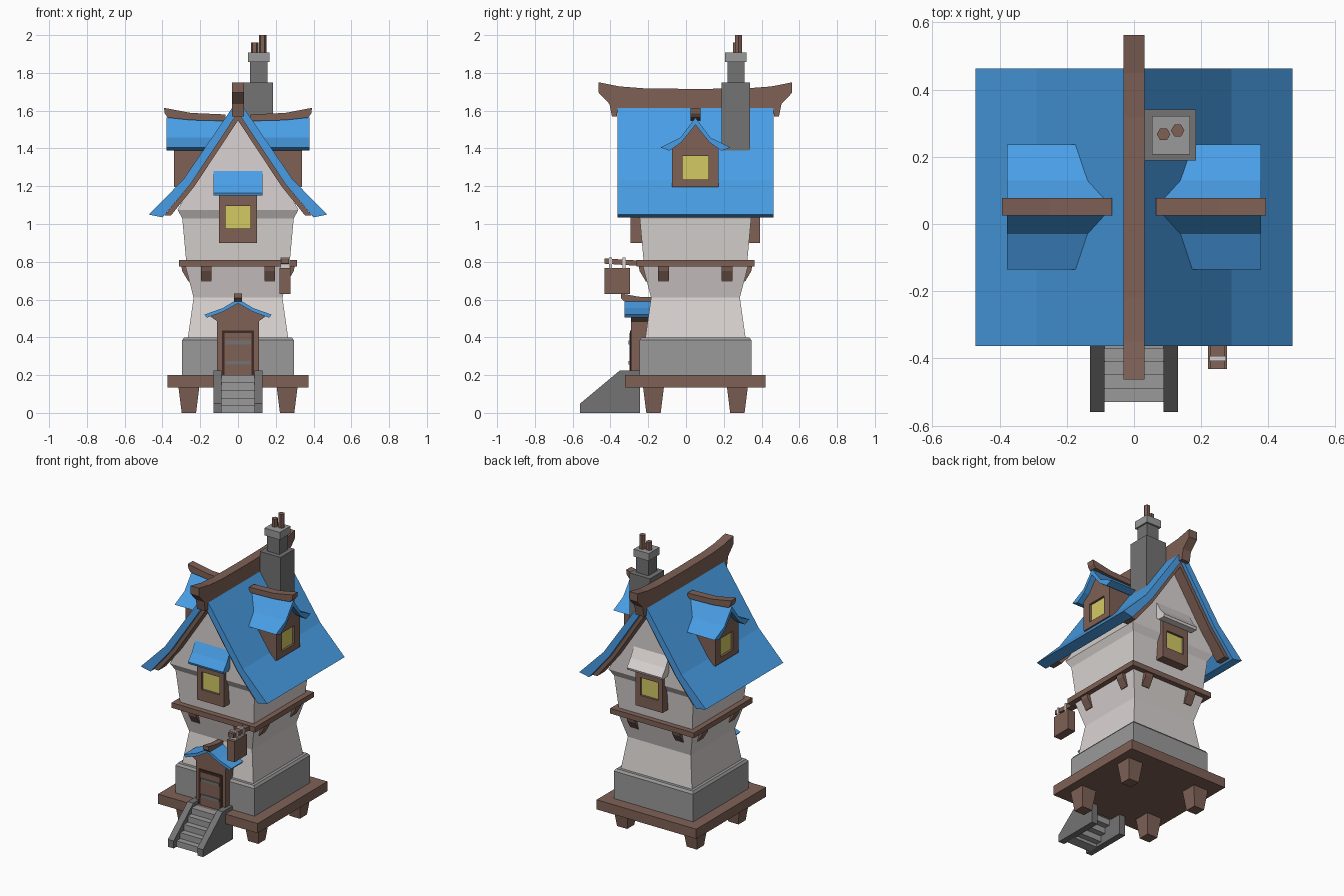
import bpy, bmesh, math
from mathutils import Matrix

if "Cube" in bpy.data.objects:
    bpy.data.objects.remove(bpy.data.objects["Cube"])

C = 0.05  # y centre of the house


def material(name, r, g, b):
    m = bpy.data.materials.new(name)
    lin = [((c / 255 + 0.055) / 1.055) ** 2.4 for c in (r, g, b)]
    m.diffuse_color = (*lin, 1)
    m.use_nodes = True
    m.node_tree.nodes["Principled BSDF"].inputs["Base Color"].default_value = m.diffuse_color
    return m


BLUE = material("blue_roof", 73, 158, 230)
WALL = material("pale_plaster", 218, 212, 210)
WOOD = material("brown_wood", 126, 97, 86)
DARK = material("dark_wood", 62, 42, 36)
STONE = material("light_stone", 154, 154, 154)
SLATE = material("dark_stone", 115, 115, 115)
GLASS = material("yellow_glass", 212, 202, 100)


def add(name, bm, mat, M=None):
    if M is not None:
        bm.transform(M)
    bmesh.ops.recalc_face_normals(bm, faces=bm.faces)
    me = bpy.data.meshes.new(name)
    bm.to_mesh(me)
    bm.free()
    me.materials.append(mat)
    ob = bpy.data.objects.new(name, me)
    bpy.context.collection.objects.link(ob)
    return ob


def loft(bm, rings):
    loops = [[bm.verts.new(p) for p in r] for r in rings]
    n = len(loops[0])
    for a, b in zip(loops, loops[1:]):
        for i in range(n):
            bm.faces.new((a[i], a[(i + 1) % n], b[(i + 1) % n], b[i]))
    bm.faces.new(loops[0])
    bm.faces.new(loops[-1])


def prism(name, pts, axis, a, b, mat, M=None):
    """Extrude a profile: (x,z) points along y, or (y,z) points along x."""
    bm = bmesh.new()
    loft(bm, [[(p, t, q) if axis == 'y' else (t, p, q) for p, q in pts] for t in (a, b)])
    return add(name, bm, mat, M)


def tower(name, rings, mat, cx=0, cy=C):
    """Stack of square rings given as (half width, z)."""
    bm = bmesh.new()
    loft(bm, [[(cx + sx * h, cy + sy * h, z) for sx, sy in ((-1, -1), (1, -1), (1, 1), (-1, 1))]
              for h, z in rings])
    return add(name, bm, mat)


def boxes(name, dims, mat, M=None):
    bm = bmesh.new()
    for x0, x1, y0, y1, z0, z1 in dims:
        loft(bm, [[(x0, y0, z), (x1, y0, z), (x1, y1, z), (x0, y1, z)] for z in (z0, z1)])
    return add(name, bm, mat, M)


def sym(outer, inner, cx=0):
    """Closed gable-roof band from half profiles running ridge to eave."""
    left = [(-x, z) for x, z in outer[:0:-1]] + outer
    right = inner[::-1] + [(-x, z) for x, z in inner[1:]]
    return [(cx + x, z) for x, z in left + right]


def window(name, w, z0, z1, gw, g0, g1, depth, M):
    """Frame facing -y with a recessed pane."""
    boxes(name + "_frame", [(-w, -gw, 0, depth, z0, z1), (gw, w, 0, depth, z0, z1),
                            (-gw, gw, 0, depth, z0, g0), (-gw, gw, 0, depth, g1, z1)], WOOD, M)
    boxes(name + "_pane", [(-gw, gw, 0.015, 0.023, g0, g1)], GLASS, M)


def around(angle):
    return Matrix.Translation((0, C, 0)) @ Matrix.Rotation(angle, 4, 'Z')


# platform, feet and stone base
tower("platform", [(0.372, 0.135), (0.372, 0.2)], WOOD)
for sx in (-1, 1):
    for sy in (-1, 1):
        tower("foot", [(0.038, 0), (0.055, 0.135)], WOOD, sx * 0.26, C + sy * 0.222)
tower("stone_base", [(0.296, 0.2), (0.296, 0.385), (0.285, 0.4)], STONE)

# plaster walls and gable
tower("walls", [(0.265, 0.4), (0.235, 0.61), (0.278, 0.775), (0.275, 0.81),
                (0.295, 1.03), (0.32, 1.075)], WALL)
prism("gable_wall", [(-0.32, 1.075), (0.32, 1.075), (0.25, 1.2), (0, 1.575), (-0.25, 1.2)],
      'y', C - 0.32, C + 0.32, WALL)

# floor band with brackets on four sides
tower("floor_band", [(0.312, 0.775), (0.312, 0.81)], WOOD)
bracket = [(-0.22, 0.775), (-0.3, 0.775), (-0.295, 0.75), (-0.262, 0.695), (-0.22, 0.695)]
for k in range(4):
    for o in (-0.168, 0.168):
        prism("bracket", bracket, 'x', o - 0.029, o + 0.029, WOOD, around(k * math.pi / 2))

# main roof, gable rafters and ridge beam
under = [(0, 1.59), (0.25, 1.213), (0.40, 1.035)]
prism("main_roof", sym([(0, 1.66), (0.29, 1.235), (0.472, 1.05)], under),
      'y', C - 0.413, C + 0.413, BLUE)
rafters = sym([(0, 1.59), (0.25, 1.213), (0.39, 1.045)], [(0, 1.548), (0.23, 1.2), (0.355, 1.045)])
for s in (-1, 1):
    prism("gable_rafters", rafters, 'y', C + s * 0.31, C + s * 0.39, WOOD)
prism("ridge_beam", sym([(0, 1.715), (0.27, 1.718), (0.4, 1.728), (0.512, 1.75)],
                        [(0, 1.6), (0.413, 1.6), (0.416, 1.568), (0.442, 1.568),
                         (0.455, 1.635), (0.512, 1.695)], C), 'x', -0.031, 0.031, WOOD)

# front and back windows with hoods
hood = [(-0.24, 1.28), (-0.27, 1.28), (-0.305, 1.215), (-0.345, 1.165), (-0.34, 1.15),
        (-0.29, 1.15), (-0.24, 1.2)]
for name, turn, mat in (("front", 0, BLUE), ("back", math.pi, WALL)):
    M = around(turn)
    window(name + "_window", 0.1, 0.9, 1.16, 0.066, 0.975, 1.095, 0.1,
           M @ Matrix.Translation((0, -0.343, 0)))
    prism(name + "_window_hood", [(y - C, z) for y, z in hood], 'x', -0.131, 0.131, mat, M)

# dormers on both roof slopes
for s in (-1, 1):
    window("dormer_window", 0.123, 1.195, 1.41, 0.068, 1.235, 1.36, 0.2,
           around(s * math.pi / 2) @ Matrix.Translation((0, -0.34, 0)))
    prism("dormer_gable", [(C - 0.123, 1.41), (C + 0.123, 1.41), (C, 1.54)],
          'x', s * 0.14, s * 0.34, WOOD)
    prism("dormer_roof", sym([(0, 1.563), (0.08, 1.457), (0.186, 1.405)],
                             [(0, 1.525), (0.075, 1.432), (0.137, 1.388)], C),
          'x', s * 0.05, s * 0.378, BLUE)
    prism("dormer_ridge", [(s * x, z) for x, z in
                           ((0.065, 1.58), (0.25, 1.588), (0.392, 1.615), (0.388, 1.585),
                            (0.372, 1.563), (0.25, 1.55), (0.065, 1.545))],
          'y', C - 0.025, C + 0.028, WOOD)

# chimney with cap and two hexagonal pots
boxes("chimney_base", [(0.031, 0.185, 0.189, 0.34, 1.3, 1.75)], SLATE)
boxes("chimney_stack", [(0.064, 0.156, 0.219, 0.309, 1.75, 1.86)], SLATE)
boxes("chimney_cap", [(0.053, 0.167, 0.207, 0.321, 1.857, 1.907)], STONE)
for x, y, top in ((0.088, 0.267, 1.96), (0.13, 0.278, 2.0)):
    bm = bmesh.new()
    loft(bm, [[(x + 0.02 * math.cos(i * math.pi / 3), y + 0.02 * math.sin(i * math.pi / 3), z)
               for i in range(6)] for z in (1.9, top)])
    add("chimney_pot", bm, WOOD)

# porch with door
prism("porch", [(-0.11, 0.2), (0.11, 0.2), (0.11, 0.485), (0.145, 0.51), (0.08, 0.54), (0, 0.585),
                (-0.08, 0.54), (-0.145, 0.51), (-0.11, 0.485)], 'y', -0.29, -0.18, WOOD)
prism("porch_roof", sym([(0, 0.603), (0.08, 0.555), (0.178, 0.52)],
                        [(0, 0.58), (0.08, 0.535), (0.165, 0.504)]), 'y', -0.325, -0.18, BLUE)
prism("porch_ridge", [(-0.345, 0.632), (-0.25, 0.615), (-0.18, 0.612), (-0.18, 0.585),
                      (-0.32, 0.585), (-0.345, 0.607)], 'x', -0.02, 0.02, WOOD)
boxes("door_surround", [(-0.086, 0.086, -0.296, -0.288, 0.2, 0.437)], DARK)
boxes("door", [(-0.071, 0.071, -0.299, -0.292, 0.2, 0.422)], WOOD)
boxes("door_straps", [(-0.066, 0.07, -0.305, -0.298, z, z + 0.02) for z in (0.255, 0.362)], SLATE)

# stairs
boxes("steps", [(-0.09, 0.09, -0.53 + 0.04 * i, -0.46 + 0.04 * i + (0.06 if i == 4 else 0),
                 max(0, 0.04 * i - 0.02), 0.04 * (i + 1)) for i in range(5)], STONE)
for s in (-1, 1):
    prism("stair_side", [(-0.56, 0), (-0.56, 0.05), (-0.35, 0.225), (-0.243, 0.225), (-0.243, 0)],
          'x', s * 0.088, s * 0.131, SLATE)

# hanging sign
prism("sign_arm", [(-0.432, 0.79), (-0.432, 0.818), (-0.2, 0.803), (-0.2, 0.775)],
      'x', 0.228, 0.27, WOOD)
boxes("sign_board", [(0.22, 0.277, -0.432, -0.297, 0.63, 0.768)], WOOD)
boxes("sign_rings", [(0.224, 0.274, y - 0.008, y + 0.008, 0.762, 0.823) for y in (-0.4, -0.328)],
      WALL)
